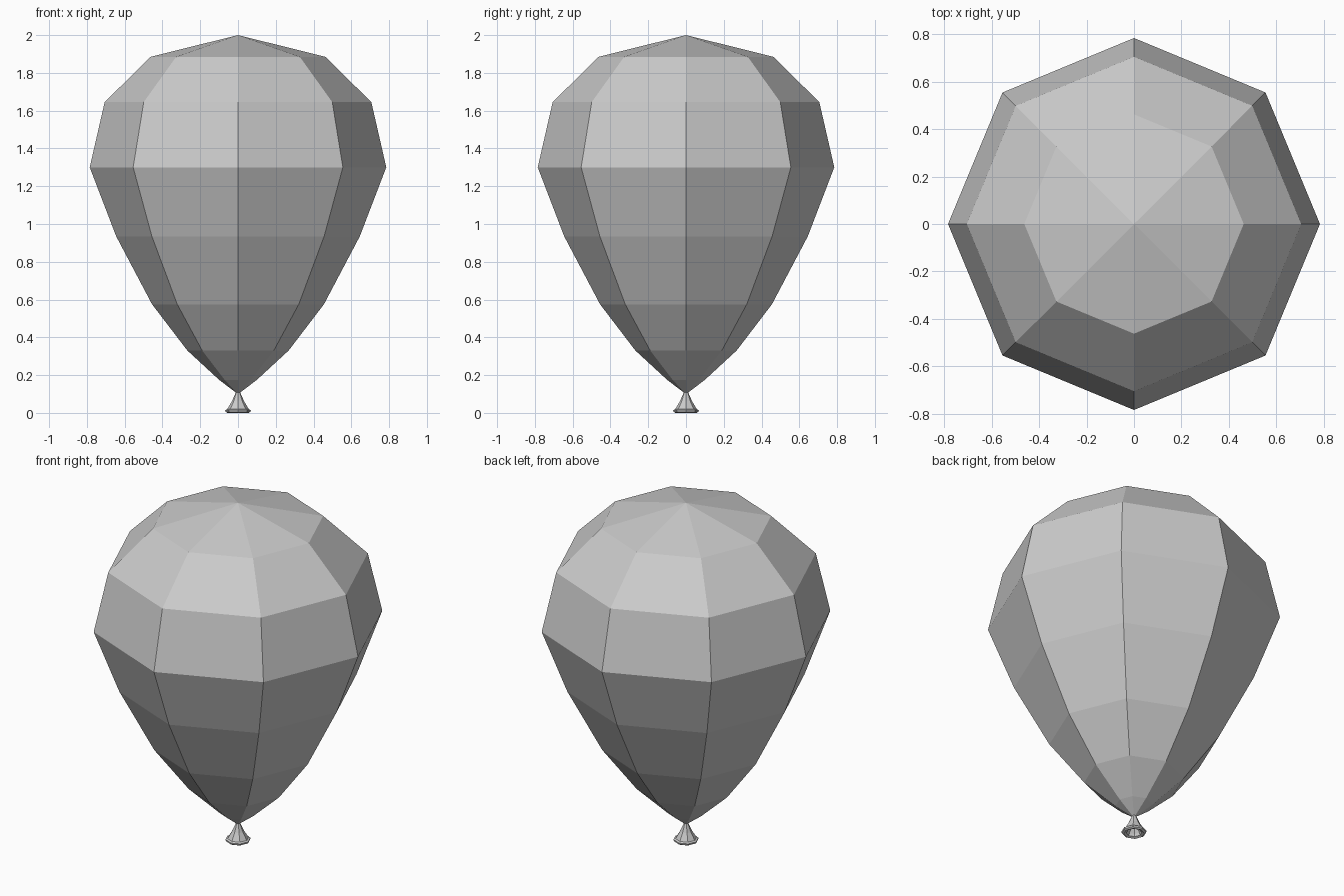
import bpy, bmesh
from math import cos, sin, tau

if "Cube" in bpy.data.objects:
    bpy.data.objects.remove(bpy.data.objects["Cube"])

SIDES = 8


def lathe(name, profile):
    """Revolve (radius, z) points around z with flat faces; radius 0 makes a pole."""
    bm = bmesh.new()
    rings = []
    for r, z in profile:
        if r == 0:
            rings.append([bm.verts.new((0, 0, z))] * SIDES)
        else:
            rings.append([bm.verts.new((r * cos(tau * i / SIDES), r * sin(tau * i / SIDES), z))
                          for i in range(SIDES)])
    for a, b in zip(rings, rings[1:]):
        for i in range(SIDES):
            j = (i + 1) % SIDES
            corners = list(dict.fromkeys((a[i], a[j], b[j], b[i])))
            bm.faces.new(corners)
    bmesh.ops.recalc_face_normals(bm, faces=bm.faces)
    mesh = bpy.data.meshes.new(name)
    bm.to_mesh(mesh)
    bm.free()
    obj = bpy.data.objects.new(name, mesh)
    bpy.context.collection.objects.link(obj)
    return obj


# Inflated envelope, from the pinched neck to the crown
lathe("balloon_body", [(0, 0.10), (0.012, 0.108), (0.10, 0.175), (0.268, 0.33), (0.455, 0.575),
                       (0.645, 0.935), (0.705 + 0.08, 1.30), (0.706, 1.645),
                       (0.463, 1.885), (0, 2.0)])

# Flared tied neck with a rolled lip and a hollow underside
lathe("balloon_knot", [(0, 0.115), (0.012, 0.108), (0.032, 0.062), (0.057, 0.02), (0.068, 0.015),
                       (0.066, 0.006), (0.056, 0.0), (0.042, 0.006),
                       (0.038, 0.02), (0, 0.085)])
